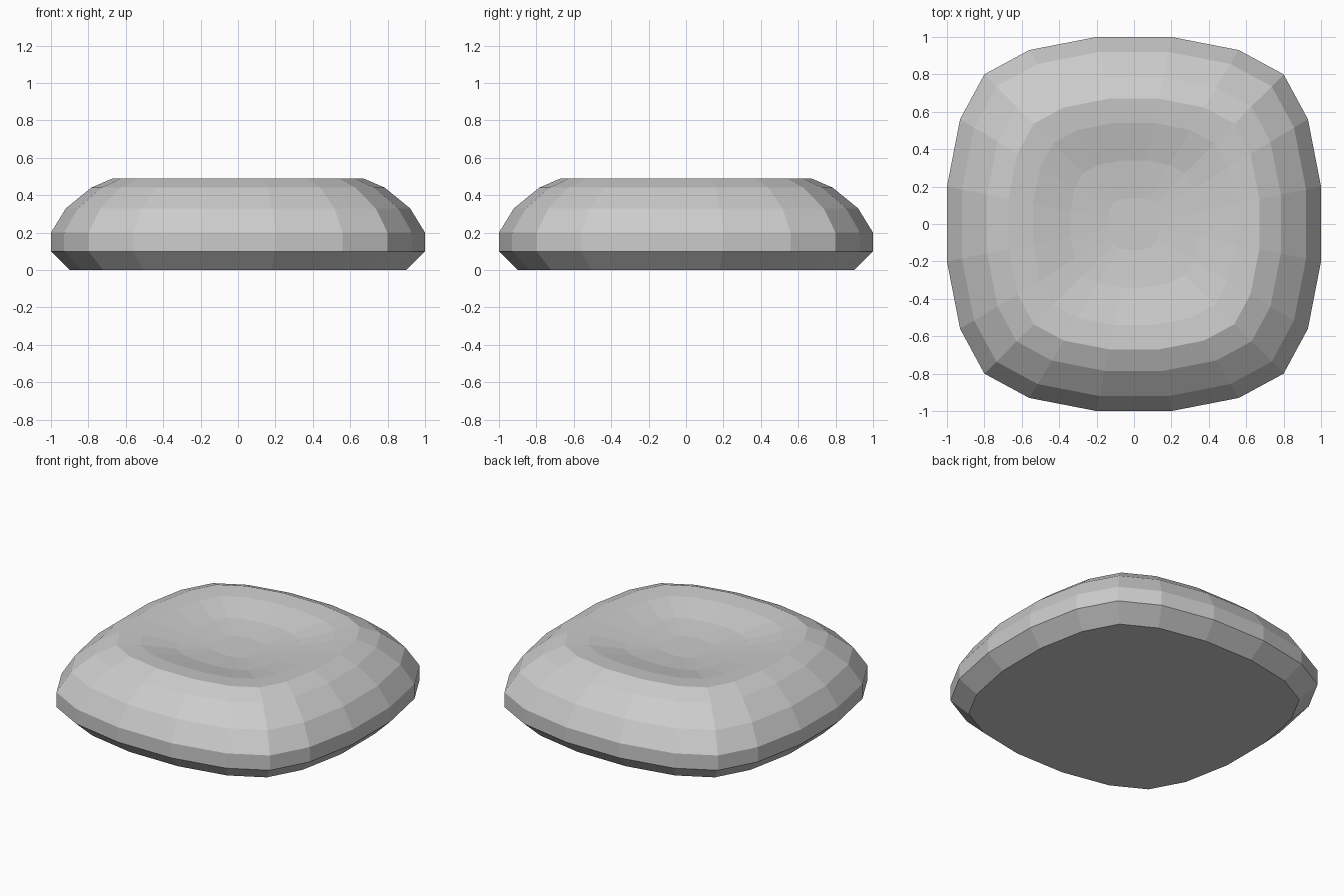
import bpy, bmesh

if "Cube" in bpy.data.objects:
    bpy.data.objects.remove(bpy.data.objects["Cube"])

# Rounded-square outline: one quadrant, turned four times
quadrant = [(1, .2), (.93, .56), (.8, .8), (.56, .93), (.2, 1)]
outline = []
q = quadrant
for _ in range(4):
    outline += q
    q = [(-y, x) for x, y in q]

# Profile as (outline scale, height): base, side, rim, dished top
profile = [(.90, 0), (1, .10), (1, .20), (.92, .33), (.785, .44),
           (.67, .49), (.54, .48), (.34, .435), (.14, .415)]

bm = bmesh.new()
rings = [[bm.verts.new((x * s, y * s, z)) for x, y in outline] for s, z in profile]
n = len(outline)
for a, b in zip(rings, rings[1:]):
    for i in range(n):
        j = (i + 1) % n
        bm.faces.new((a[i], a[j], b[j], b[i]))
bm.faces.new(rings[-1])
bm.faces.new(rings[0][::-1])

mesh = bpy.data.meshes.new("cushion")
bm.to_mesh(mesh)
bm.free()
bpy.context.collection.objects.link(bpy.data.objects.new("cushion", mesh))
